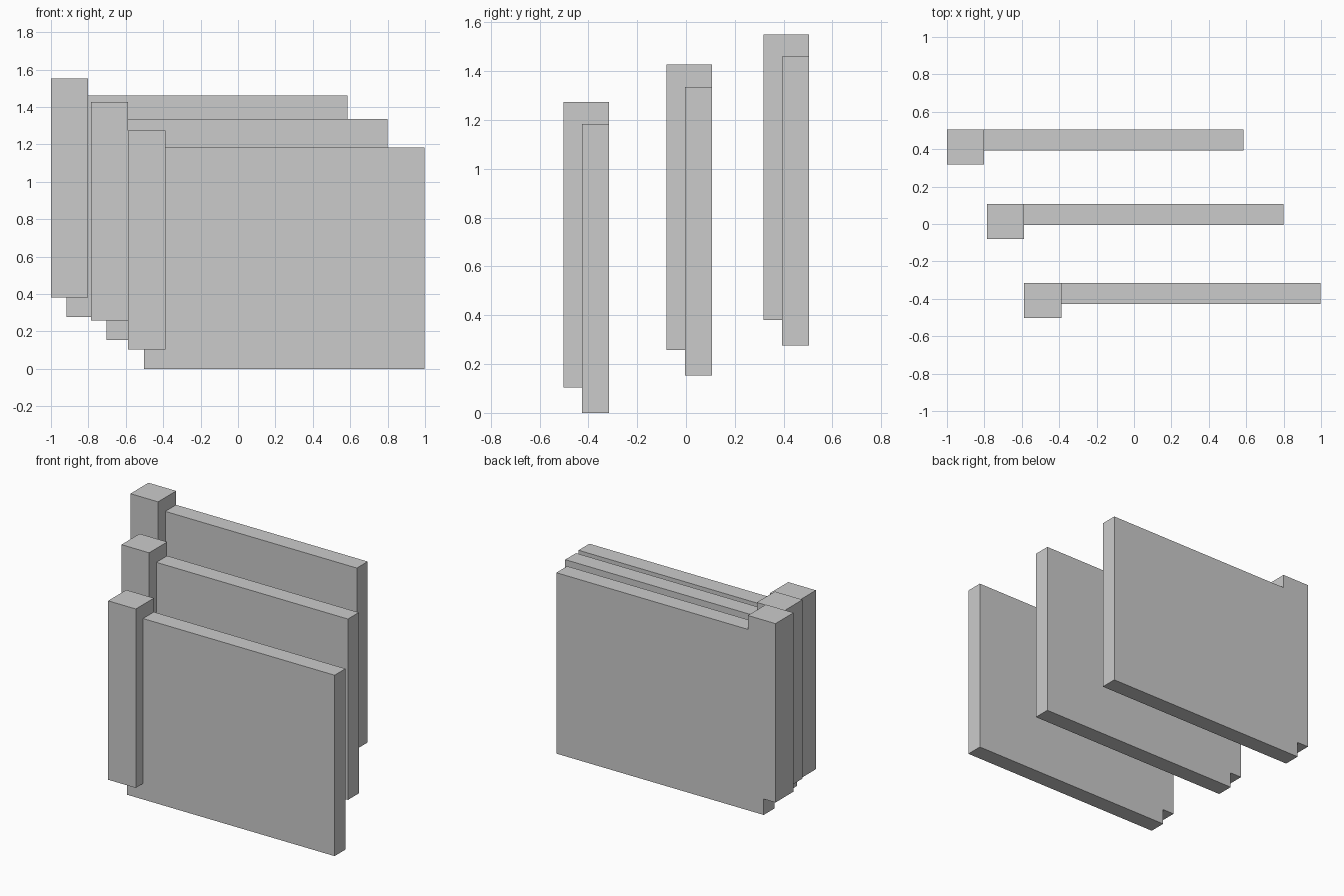
import bpy, bmesh

if "Cube" in bpy.data.objects:
    bpy.data.objects.remove(bpy.data.objects["Cube"])


def box(name, lo, hi):
    bm = bmesh.new()
    bmesh.ops.create_cube(bm, size=1)
    for v in bm.verts:
        for i in range(3):
            v.co[i] = lo[i] if v.co[i] < 0 else hi[i]
    mesh = bpy.data.meshes.new(name)
    bm.to_mesh(mesh)
    bm.free()
    ob = bpy.data.objects.new(name, mesh)
    bpy.context.collection.objects.link(ob)
    return ob


def panel_with_post(name, x, y, z):
    """x = panel right end, y = shared back plane, z = panel underside."""
    panel = box(name, (x - 1.501, y - 0.112, z), (x, y, z + 1.183))
    # Post is flush at the back, stands proud at the front, raised off the base
    post = box(name + "_post_helper", (x - 1.586, y - 0.187, z + 0.104),
               (x - 1.386, y, z + 1.274))
    # Fuse both so the flush back is one clean face
    union = panel.modifiers.new("join_post", 'BOOLEAN')
    union.operation = 'UNION'
    union.solver = 'EXACT'
    union.object = post
    bpy.context.view_layer.objects.active = panel
    bpy.ops.object.modifier_apply(modifier=union.name)
    bpy.data.objects.remove(post)


# Three identical slabs stepping back, left and up
for name, x, y, z in (("front_panel", 0.998, -0.315, 0.0),
                      ("middle_panel", 0.799, 0.107, 0.153),
                      ("back_panel", 0.585, 0.505, 0.277)):
    panel_with_post(name, x, y, z)
